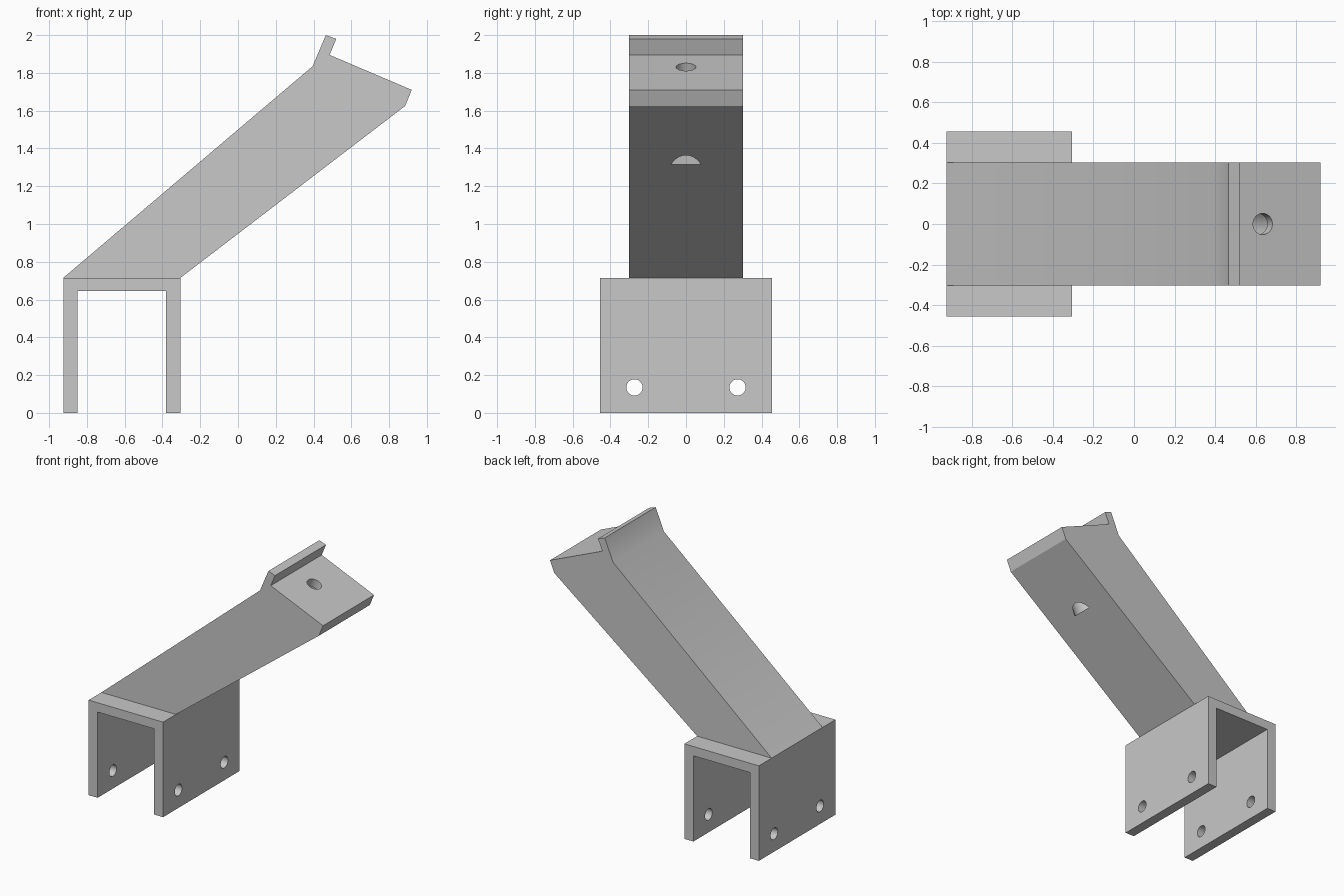
import bpy, bmesh, math
from mathutils import Vector

if "Cube" in bpy.data.objects:
    bpy.data.objects.remove(bpy.data.objects["Cube"])

grey = bpy.data.materials.new("plain grey")
grey.diffuse_color = (0.58, 0.58, 0.58, 1)
grey.use_nodes = True
grey.node_tree.nodes["Principled BSDF"].inputs["Base Color"].default_value = grey.diffuse_color


def extrude_profile(name, points, half_width):
    """Solid from an (x, z) outline, extruded along y."""
    bm = bmesh.new()
    face = bm.faces.new([bm.verts.new((x, -half_width, z)) for x, z in points])
    ext = bmesh.ops.extrude_face_region(bm, geom=[face])
    verts = [g for g in ext["geom"] if isinstance(g, bmesh.types.BMVert)]
    bmesh.ops.translate(bm, verts=verts, vec=(0, 2 * half_width, 0))
    bmesh.ops.recalc_face_normals(bm, faces=bm.faces)
    mesh = bpy.data.meshes.new(name)
    bm.to_mesh(mesh)
    bm.free()
    mesh.materials.append(grey)
    obj = bpy.data.objects.new(name, mesh)
    bpy.context.collection.objects.link(obj)
    return obj


def drill(obj, centre, radius, length, tilt):
    """Cut a round hole; tilt turns the drill axis about y."""
    bpy.ops.mesh.primitive_cylinder_add(vertices=48, radius=radius, depth=length,
                                        location=centre, rotation=(0, tilt, 0))
    cutter = bpy.context.object
    cutter.name = "hole_cutter"
    cutter.hide_render = True
    cutter.data.materials.append(grey)
    mod = obj.modifiers.new("hole", "BOOLEAN")
    mod.operation, mod.solver, mod.object = "DIFFERENCE", "EXACT", cutter
    bpy.context.view_layer.objects.active = obj
    bpy.ops.object.modifier_apply(modifier=mod.name)
    bpy.data.objects.remove(cutter)


# U-shaped clamp with two bolt holes through both legs
clamp = extrude_profile("clamp", [
    (-0.925, 0), (-0.85, 0), (-0.85, 0.645), (-0.38, 0.645),
    (-0.38, 0), (-0.305, 0), (-0.305, 0.715), (-0.925, 0.715)], 0.455)
for side in (-1, 1):
    drill(clamp, (-0.615, side * 0.273, 0.135), 0.043, 1.0, math.pi / 2)

# Sloping arm with a tilted seat and a raised lip
arm = extrude_profile("arm", [
    (-0.925, 0.715), (-0.305, 0.715), (0.885, 1.625), (0.92, 1.71),
    (0.485, 1.895), (0.52, 1.98), (0.465, 2.0), (0.395, 1.835)], 0.303)

# Bolt hole in the seat, opening into a wider pocket that breaks the underside
tilt = math.radians(23)
axis = Vector((math.sin(tilt), 0, math.cos(tilt)))
seat = Vector((0.635, 0, 1.831))
drill(arm, seat - axis * 0.3, 0.098, 0.47, tilt)
drill(arm, seat, 0.052, 0.3, tilt)

# Smooth hole walls and the bend behind the lip, keep other edges sharp
for obj in (clamp, arm):
    bpy.ops.object.select_all(action="DESELECT")
    obj.select_set(True)
    bpy.context.view_layer.objects.active = obj
    bpy.ops.object.shade_smooth_by_angle(angle=math.radians(28.5))
